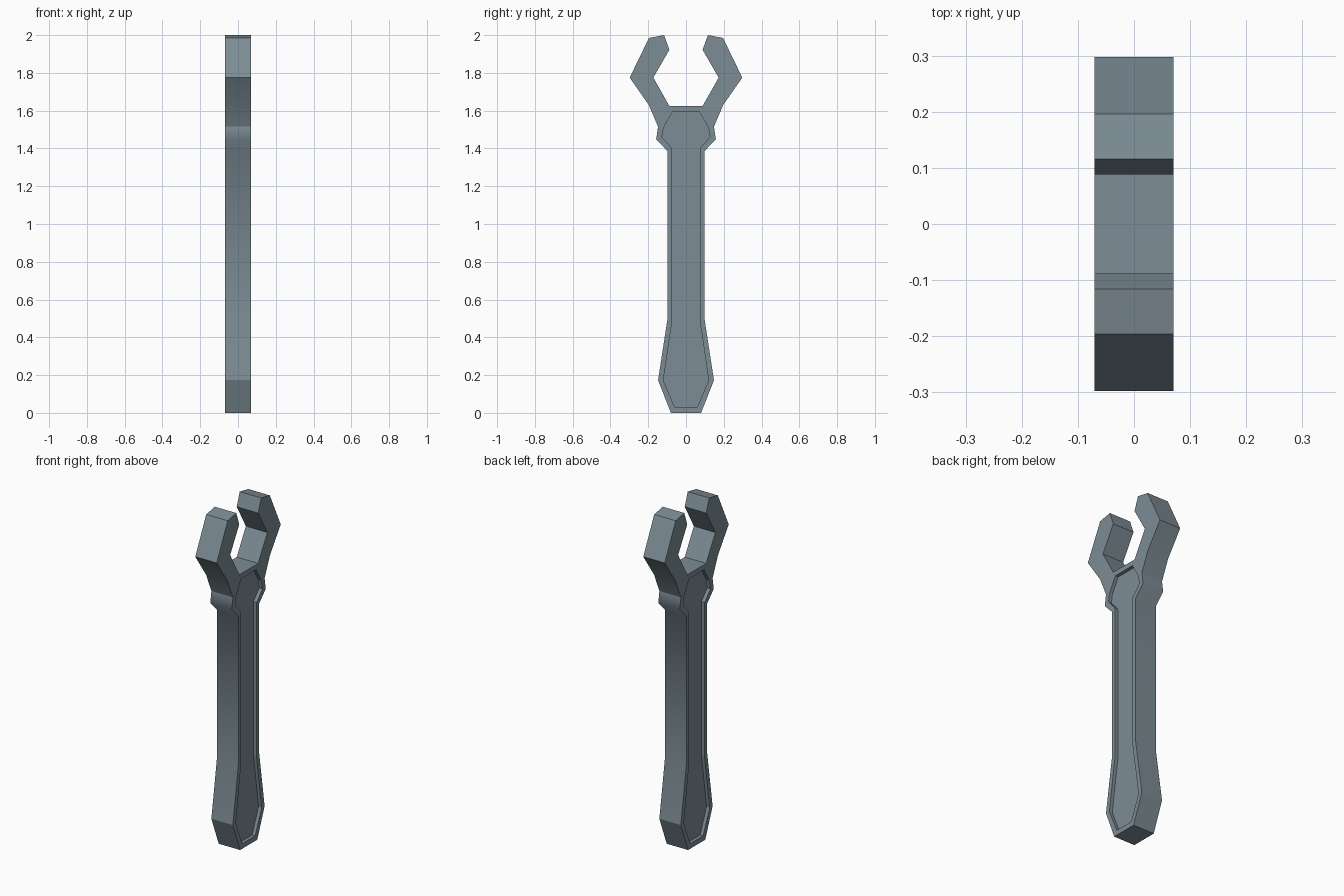
import bpy, bmesh

if "Cube" in bpy.data.objects:
    bpy.data.objects.remove(bpy.data.objects["Cube"])

HALF = 0.07       # half thickness
RECESS = 0.02     # depth of the handle panels

steel = bpy.data.materials.new("blue_grey_steel")
steel.diffuse_color = (0.205, 0.265, 0.30, 1)
steel.use_nodes = True
steel.node_tree.nodes["Principled BSDF"].inputs["Base Color"].default_value = steel.diffuse_color

# right half of the wrench outline (y, z), bottom to jaw root
OUTLINE = [(0.08, 0), (0.148, 0.173), (0.097, 0.505), (0.097, 1.385),
           (0.158, 1.448), (0.148, 1.515), (0.197, 1.63), (0.298, 1.775),
           (0.196, 1.985), (0.116, 2.0), (0.088, 1.922), (0.173, 1.775),
           (0.088, 1.625)]
# right half of the recessed panel outline
PANEL = [(0.06, 0.03), (0.12, 0.173), (0.073, 0.49), (0.073, 1.40),
         (0.127, 1.46), (0.119, 1.51), (0.07, 1.595)]


def slab(name, half, x0, x1):
    """Mirror a half outline in y and extrude it from x0 to x1."""
    loop = half + [(-y, z) for y, z in reversed(half)]
    bm = bmesh.new()
    face = bm.faces.new([bm.verts.new((x0, y, z)) for y, z in loop])
    ext = bmesh.ops.extrude_face_region(bm, geom=[face])
    verts = [v for v in ext["geom"] if isinstance(v, bmesh.types.BMVert)]
    bmesh.ops.translate(bm, verts=verts, vec=(x1 - x0, 0, 0))
    bmesh.ops.recalc_face_normals(bm, faces=bm.faces)
    # rim is soft only around the neck and shaft bends
    for f in bm.faces:
        f.smooth = abs(f.normal.x) < 0.5
    for e in bm.edges:
        a, b = e.verts
        z = a.co.z
        across = abs(a.co.x - b.co.x) > 0.001
        e.smooth = across and (0.4 < z < 1.46 or
                               (1.626 < z < 1.64))
    mesh = bpy.data.meshes.new(name)
    bm.to_mesh(mesh)
    bm.free()
    mesh.materials.append(steel)
    obj = bpy.data.objects.new(name, mesh)
    bpy.context.collection.objects.link(obj)
    return obj


# wrench body
body = slab("wrench_body", OUTLINE, -HALF, HALF)

# recessed panel on both broad sides
for side in (-1, 1):
    cutter = slab("panel_cutter", PANEL, side * (HALF - RECESS), side * (HALF + 0.05))
    for p in cutter.data.polygons:
        p.use_smooth = False
    cutter.hide_render = True
    mod = body.modifiers.new("panel_recess", "BOOLEAN")
    mod.operation = "DIFFERENCE"
    mod.solver = "EXACT"
    mod.object = cutter
    bpy.context.view_layer.objects.active = body
    bpy.ops.object.modifier_apply(modifier=mod.name)
    bpy.data.objects.remove(cutter, do_unlink=True)
